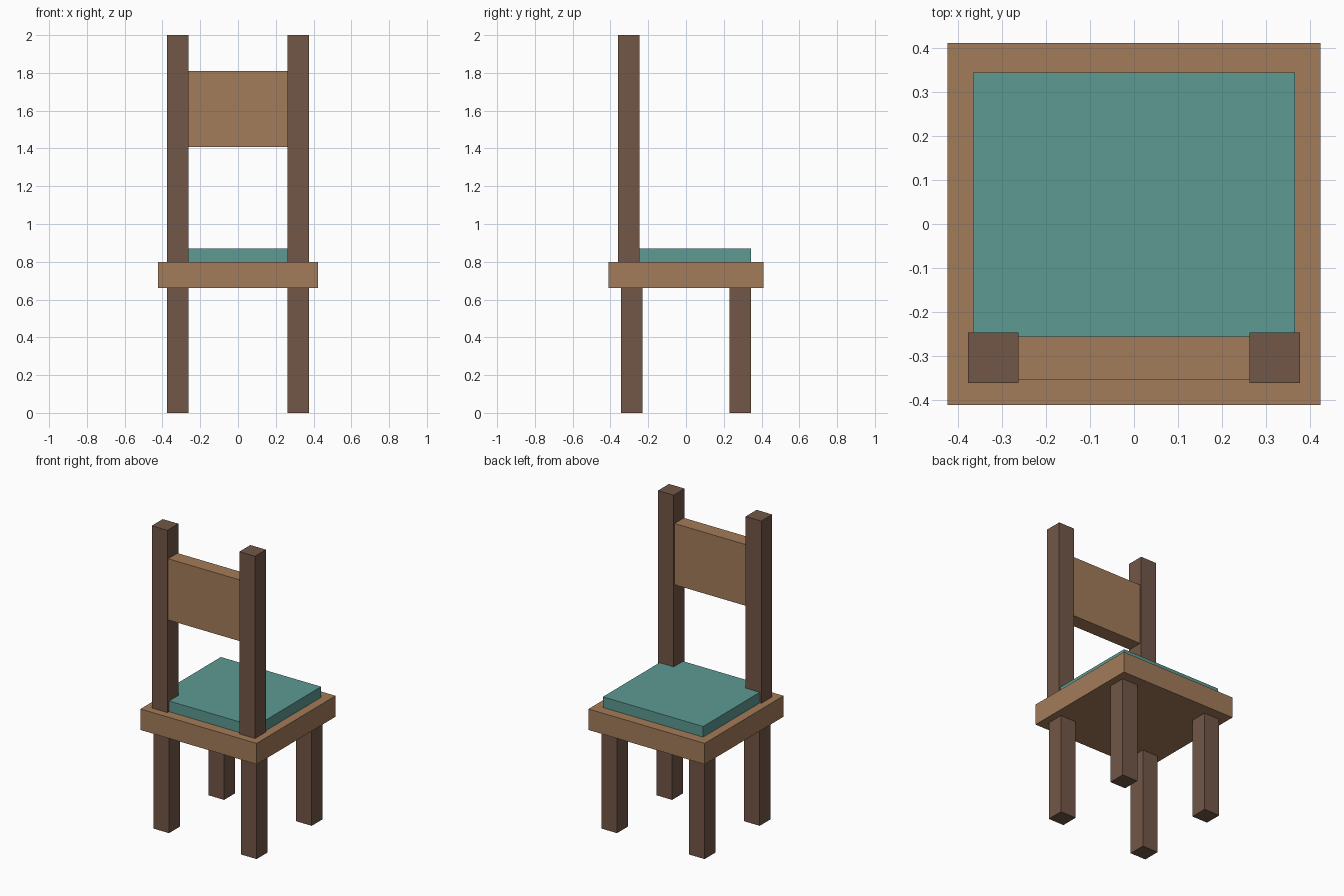
import bpy

if "Cube" in bpy.data.objects:
    bpy.data.objects.remove(bpy.data.objects["Cube"])


def material(name, rgb):
    mat = bpy.data.materials.new(name)
    mat.diffuse_color = (*rgb, 1)
    mat.use_nodes = True
    mat.node_tree.nodes["Principled BSDF"].inputs["Base Color"].default_value = mat.diffuse_color
    return mat


DARK = material("dark_wood", (0.17, 0.095, 0.065))
LIGHT = material("light_wood", (0.37, 0.20, 0.10))
TEAL = material("teal_fabric", (0.11, 0.32, 0.29))


def box(name, x, y, z, mat):
    """Box from (min, max) ranges on each axis."""
    ranges = (x, y, z)
    bpy.ops.mesh.primitive_cube_add(size=1, location=[(a + b) / 2 for a, b in ranges])
    ob = bpy.context.object
    ob.name = name
    # bake the size into the mesh
    for v in ob.data.vertices:
        for i, (a, b) in enumerate(ranges):
            v.co[i] *= b - a
    ob.data.materials.append(mat)
    return ob


# Seat board and cushion
box("seat", (-0.423, 0.423), (-0.41, 0.41), (0.662, 0.80), LIGHT)
box("cushion", (-0.365, 0.365), (-0.343, 0.343), (0.80, 0.87), TEAL)

# Panel between the posts
box("backrest_panel", (-0.263, 0.263), (-0.352, -0.255), (1.407, 1.81), LIGHT)

# Legs and posts on each side
for side, s in (("left", -1), ("right", 1)):
    x = sorted((s * 0.262, s * 0.376))
    box(f"{side}_front_leg", x, (-0.343, -0.23), (0, 0.662), DARK)
    box(f"{side}_rear_leg", x, (0.23, 0.343), (0, 0.662), DARK)
    box(f"{side}_back_post", x, (-0.36, -0.246), (0.80, 2.0), DARK)
